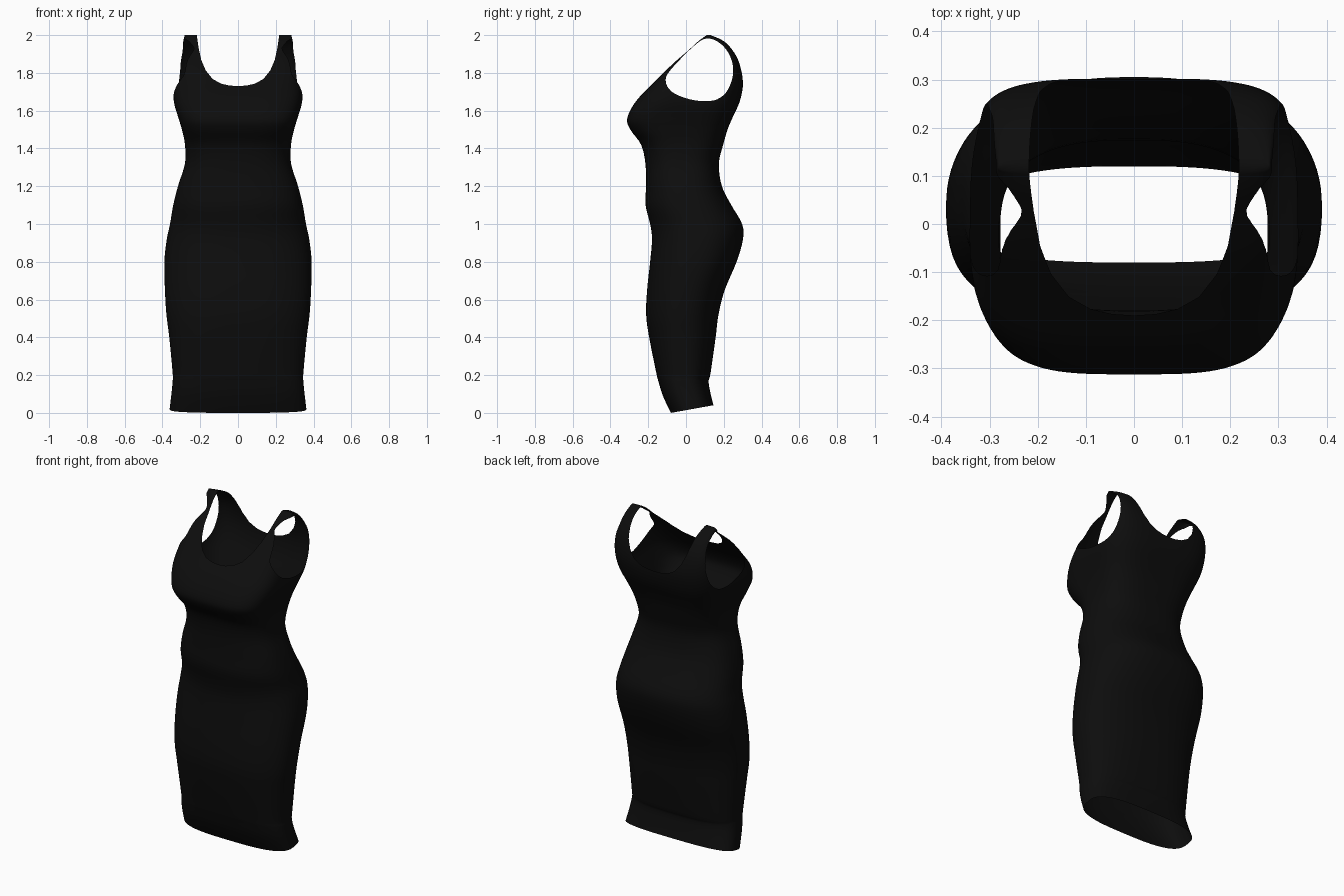
import bpy, bmesh, math

if "Cube" in bpy.data.objects:
    bpy.data.objects.remove(bpy.data.objects["Cube"])

def make_material(name, rgb):
    m = bpy.data.materials.new(name)
    m.diffuse_color = (*rgb, 1)
    m.use_nodes = True
    m.node_tree.nodes["Principled BSDF"].inputs["Base Color"].default_value = m.diffuse_color
    return m

black = make_material("black_fabric", (0.004, 0.004, 0.004))
helper = make_material("cut_helper", (1, 0, 0))

# Body profile: height, half width, front y, back y, squareness
ROWS = [
    (0.00, .362, -.080, .145, 3.0), (0.10, .352, -.125, .128, 2.9),
    (0.17, .346, -.147, .120, 2.8), (0.21, .346, -.157, .130, 2.7),
    (0.40, .364, -.195, .157, 2.5), (0.52, .379, -.211, .172, 2.4),
    (0.65, .387, -.206, .205, 2.4), (0.80, .390, -.190, .268, 2.4),
    (0.92, .377, -.180, .302, 2.4), (1.00, .360, -.190, .297, 2.4),
    (1.10, .343, -.214, .240, 2.5), (1.20, .318, -.212, .190, 2.6),
    (1.32, .281, -.215, .174, 2.7), (1.42, .281, -.238, .197, 3.0),
    (1.50, .297, -.295, .220, 3.5), (1.56, .315, -.311, .245, 3.7),
    (1.65, .340, -.265, .285, 3.7), (1.75, .338, -.170, .302, 4.2),
    (1.85, .325, -.070, .285, 5.0), (1.92, .305, .010, .250, 5.0),
    (1.97, .290, .065, .200, 5.0), (2.00, .282, .110, .130, 5.0),
]
SEG, SUB = 96, 4

def spline(a, b, c, d, t):
    return .5 * (2*b + (c - a)*t + (2*a - 5*b + 4*c - d)*t*t + (3*b - a - 3*c + d)*t**3)

def smooth_rows(rows):
    out, last = [], len(rows) - 1
    for i in range(last):
        quad = [rows[max(0, min(last, i + k))] for k in (-1, 0, 1, 2)]
        out += [[spline(*v, s / SUB) for v in zip(*quad)] for s in range(SUB)]
    return out + [list(rows[-1])]

def spow(v, e):
    return math.copysign(abs(v) ** e, v)

def mesh_object(name, bm, mats):
    bmesh.ops.recalc_face_normals(bm, faces=bm.faces)
    me = bpy.data.meshes.new(name)
    bm.to_mesh(me)
    bm.free()
    for m in mats:
        me.materials.append(m)
    ob = bpy.data.objects.new(name, me)
    bpy.context.collection.objects.link(ob)
    return ob

# Closed dress body lofted from rounded-square rings, hem tilted up at the back
bm = bmesh.new()
rings = []
for z, hw, yf, yb, n in smooth_rows(ROWS):
    ring = []
    for k in range(SEG):
        a = 2 * math.pi * (k + .5) / SEG
        x = hw * spow(math.cos(a), 2 / n)
        y = (yf + yb) / 2 + (yb - yf) / 2 * spow(math.sin(a), 2 / n)
        tilt = max(0, 1 - z / .15) * .18 * (y + .08)
        ring.append(bm.verts.new((x, y, z + tilt)))
    rings.append(ring)
for lo, hi in zip(rings, rings[1:]):
    for k in range(SEG):
        j = (k + 1) % SEG
        bm.faces.new((lo[k], lo[j], hi[j], hi[k]))
bm.faces.new(rings[-1])
bm.faces.new(rings[0]).material_index = 1   # open hem
dress = mesh_object("dress", bm, [black, helper])

def prism(name, pts, place):
    bm = bmesh.new()
    a, b = ([bm.verts.new(place(u, v, s)) for u, v in pts] for s in (-1, 1))
    bm.faces.new(a)
    bm.faces.new(b)
    for i in range(len(pts)):
        j = (i + 1) % len(pts)
        bm.faces.new((a[i], a[j], b[j], b[i]))
    ob = mesh_object(name, bm, [helper])
    ob.hide_render = True
    return ob

def round_loop(pts):
    n = len(pts)
    return [tuple(spline(*v, s / 3) for v in zip(*[pts[(i + k) % n] for k in (-1, 0, 1, 2)]))
            for i in range(n) for s in range(3)]

# Armholes cut straight across, neckline cut front to back
ARM = [(.10, 1.65), (.02, 1.66), (-.06, 1.69), (-.10, 1.73), (-.105, 1.78), (-.065, 1.835),
       (-.003, 1.90), (.045, 1.945), (.09, 1.977), (.135, 1.98), (.185, 1.953),
       (.225, 1.905), (.248, 1.84), (.245, 1.77), (.215, 1.70), (.165, 1.66)]
NECK = [(.225, 2.1), (.217, 1.99), (.208, 1.93), (.195, 1.87), (.172, 1.815), (.135, 1.768),
        (.09, 1.743), (.045, 1.733)]
neck_loop = NECK + [(0, 1.73)] + [(-x, z) for x, z in reversed(NECK)]
cutters = [prism("armhole_cutter", round_loop(ARM), lambda u, v, s: (s, u, v)),
           prism("neck_cutter", neck_loop, lambda u, v, s: (u, s, v))]

bpy.context.view_layer.objects.active = dress
dress.select_set(True)
for c in cutters:
    mod = dress.modifiers.new("cut", 'BOOLEAN')
    mod.operation, mod.solver, mod.object = 'DIFFERENCE', 'EXACT', c
    mod.material_mode = 'TRANSFER'
    bpy.ops.object.modifier_apply(modifier=mod.name)
for c in cutters:
    bpy.data.objects.remove(c)

# Drop the cut walls so only the thin cloth remains
bm = bmesh.new()
bm.from_mesh(dress.data)
bmesh.ops.delete(bm, geom=[f for f in bm.faces if f.material_index > 0], context='FACES')
for f in bm.faces:
    f.smooth = True
bm.to_mesh(dress.data)
bm.free()
dress.data.materials.clear()
dress.data.materials.append(black)
bpy.data.materials.remove(helper)
